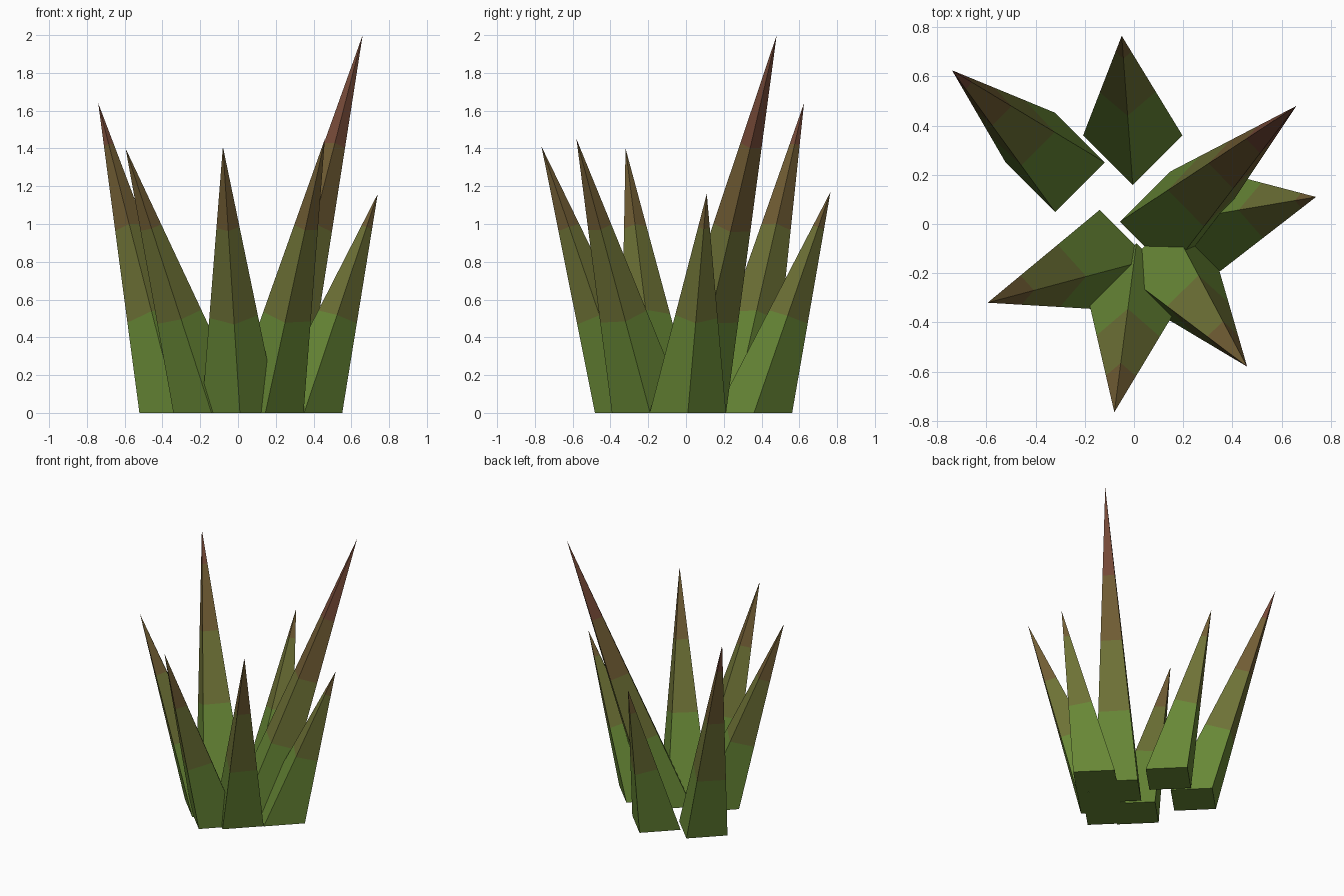
import bpy, bmesh
from mathutils import Vector

if "Cube" in bpy.data.objects:
    bpy.data.objects.remove(bpy.data.objects["Cube"])


def linear(c):
    c /= 255
    return c / 12.92 if c <= 0.04045 else ((c + 0.055) / 1.055) ** 2.4


def material(name, rgb):
    m = bpy.data.materials.new(name)
    m.diffuse_color = (*[linear(c) for c in rgb], 1)
    m.use_nodes = True
    m.node_tree.nodes["Principled BSDF"].inputs["Base Color"].default_value = m.diffuse_color
    return m


# Colours from the root to the tip
MATS = [material("leaf_green", (104, 136, 54)),
        material("olive", (110, 114, 54)),
        material("olive_brown", (113, 93, 52)),
        material("red_brown", (118, 74, 56))]
BANDS = (0.54, 1.04, 1.50)   # distances along the blade where colour changes
R = 0.202                    # half diagonal of the square root

# Blades: root centre (x, y), tip (x, y, z)
BLADES = {
    "tall_blade": ((0.145, 0.01), (0.66, 0.48, 2.0)),
    "back_left_blade": ((-0.32, 0.25), (-0.74, 0.625, 1.64)),
    "left_blade": ((-0.14, -0.145), (-0.595, -0.32, 1.40)),
    "front_blade": ((0.01, -0.28), (-0.08, -0.765, 1.41)),
    "front_right_blade": ((0.145, -0.19), (0.46, -0.58, 1.45)),
    "right_blade": ((0.35, 0.01), (0.74, 0.11, 1.16)),
    "back_blade": ((-0.005, 0.36), (-0.05, 0.765, 1.17)),
}


def blade(name, root, tip):
    centre, tip = Vector((*root, 0)), Vector(tip)
    axis = (tip - centre).normalized()
    bm = bmesh.new()
    # Four-sided spike on a diamond root
    ring = [bm.verts.new(centre + Vector(o))
            for o in ((R, 0, 0), (0, R, 0), (-R, 0, 0), (0, -R, 0))]
    top = bm.verts.new(tip)
    bm.faces.new(ring[::-1])
    for i in range(4):
        bm.faces.new((ring[i], ring[(i + 1) % 4], top))
    # Colour bands cut square to the blade axis
    for d in BANDS:
        bmesh.ops.bisect_plane(bm, geom=bm.verts[:] + bm.edges[:] + bm.faces[:],
                               plane_co=centre + axis * d, plane_no=axis)
    for f in bm.faces:
        h = (f.calc_center_median() - centre).dot(axis)
        f.material_index = sum(h > d for d in BANDS)
    mesh = bpy.data.meshes.new(name)
    bm.to_mesh(mesh)
    bm.free()
    for m in MATS:
        mesh.materials.append(m)
    bpy.context.collection.objects.link(bpy.data.objects.new(name, mesh))


for name, (root, tip) in BLADES.items():
    blade(name, root, tip)
